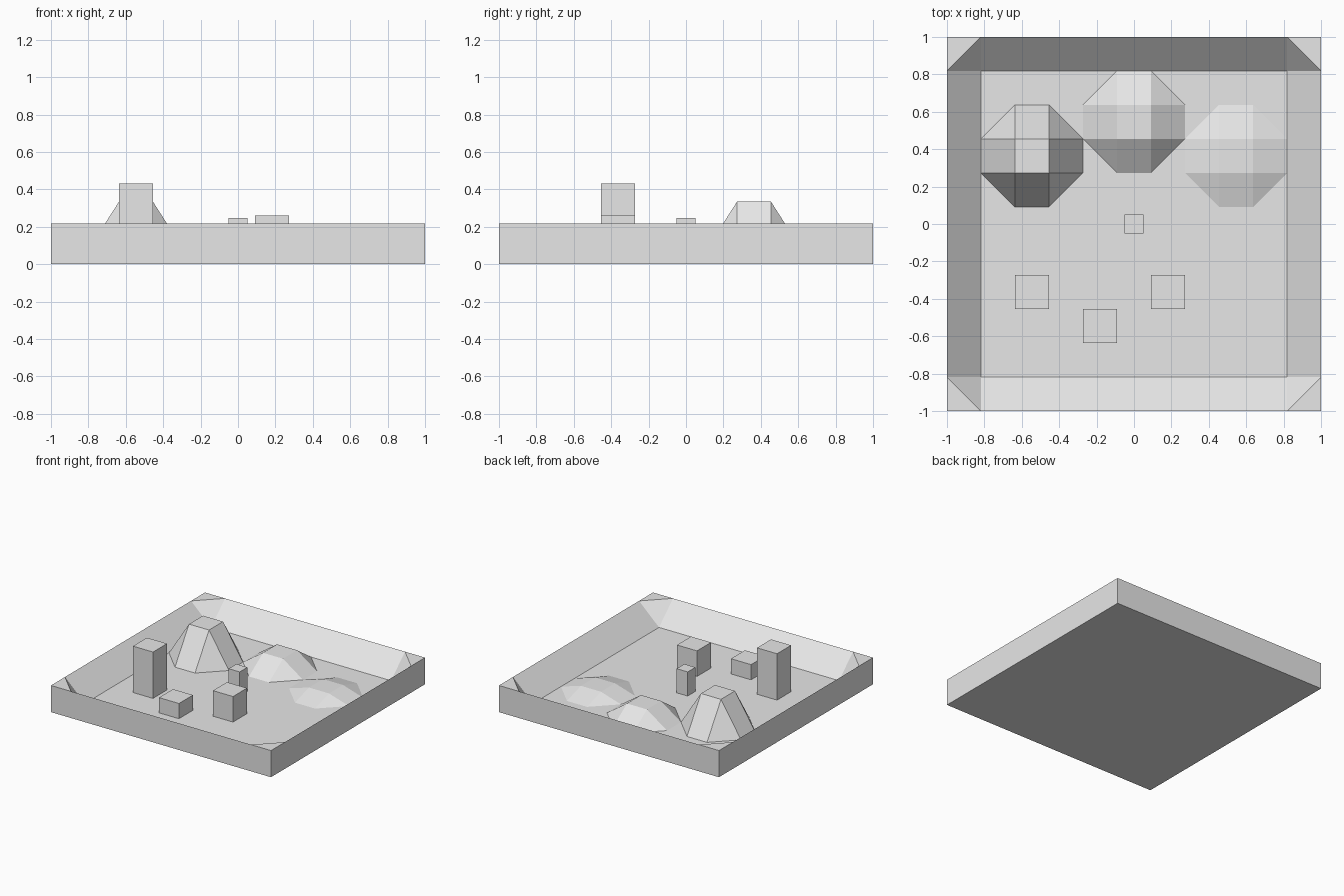
import bpy, bmesh
from mathutils import Matrix
from math import pi

if "Cube" in bpy.data.objects:
    bpy.data.objects.remove(bpy.data.objects["Cube"])

CELL = 2 / 11          # terrain grid step
IN = 1 - CELL          # inner edge of the sloped rim
RIM = 0.219            # rim height
FLOOR = 0.05           # basin floor height

grey = bpy.data.materials.new("plain_grey")
grey.diffuse_color = (0.8, 0.8, 0.8, 1)
grey.use_nodes = True
grey.node_tree.nodes["Principled BSDF"].inputs["Base Color"].default_value = grey.diffuse_color


def finish(name, bm):
    """Weld, orient and link a mesh part."""
    bmesh.ops.remove_doubles(bm, verts=bm.verts, dist=1e-4)
    mesh = bpy.data.meshes.new(name)
    bm.to_mesh(mesh)
    bm.free()
    mesh.materials.append(grey)
    obj = bpy.data.objects.new(name, mesh)
    bpy.context.collection.objects.link(obj)
    return obj


def quarter_turns(bm, polys, centre=(0, 0)):
    """Add each polygon four times, turned around a vertical axis."""
    shift = Matrix.Translation((centre[0], centre[1], 0))
    for i in range(4):
        turn = shift @ Matrix.Rotation(i * pi / 2, 4, 'Z')
        for poly in polys:
            vs = [bm.verts.new(p) for p in poly]
            bmesh.ops.transform(bm, matrix=turn, verts=vs)
            bm.faces.new(vs)


# Basin: outer wall, sloped inner bank and chamfered corners
bm = bmesh.new()
quarter_turns(bm, [
    [(-1, -1, 0), (1, -1, 0), (1, -1, RIM), (IN, -1, RIM), (-IN, -1, RIM), (-1, -1, RIM)],
    [(-IN, -1, RIM), (IN, -1, RIM), (IN, -IN, FLOOR), (-IN, -IN, FLOOR)],
    [(-1, -1, RIM), (-IN, -1, RIM), (-1, -IN, RIM)],
    [(-1, -IN, RIM), (-IN, -1, RIM), (-IN, -IN, FLOOR)],
])
# Basin floor and underside
for h, z, order in ((IN, FLOOR, 1), (1, 0, -1)):
    ring = [(-h, -h, z), (h, -h, z), (h, h, z), (-h, h, z)][::order]
    bm.faces.new([bm.verts.new(p) for p in ring])
finish("basin", bm)


# Hills: square plateau, four slopes and four corner facets
def hill(name, x, y, height):
    a, b, top = CELL / 2, CELL * 1.5, FLOOR + height
    bm = bmesh.new()
    quarter_turns(bm, [
        [(-a, -b, FLOOR), (a, -b, FLOOR), (a, -a, top), (-a, -a, top)],
        [(a, -b, FLOOR), (b, -a, FLOOR), (a, -a, top)],
    ], (x, y))
    bm.faces.new([bm.verts.new((x + sx * a, y + sy * a, top))
                  for sx, sy in ((-1, -1), (1, -1), (1, 1), (-1, 1))])
    finish(name, bm)


hill("tall_hill", -3 * CELL, 2 * CELL, 0.284)
hill("middle_hill", 0, 3 * CELL, 0.125)
hill("low_hill", 3 * CELL, 2 * CELL, 0.055)


# Blocks standing on the floor
def block(name, x, y, width, top):
    bm = bmesh.new()
    bmesh.ops.create_cube(bm, size=1)
    bmesh.ops.scale(bm, vec=(width, width, top - FLOOR), verts=bm.verts)
    bmesh.ops.translate(bm, vec=(x, y, (top + FLOOR) / 2), verts=bm.verts)
    finish(name, bm)


block("tower_block", -3 * CELL, -2 * CELL, CELL, 0.431)
block("medium_block", CELL, -2 * CELL, CELL, 0.26)
block("short_block", -CELL, -3 * CELL, CELL, 0.175)
block("centre_post", 0, 0, 0.1, 0.248)
